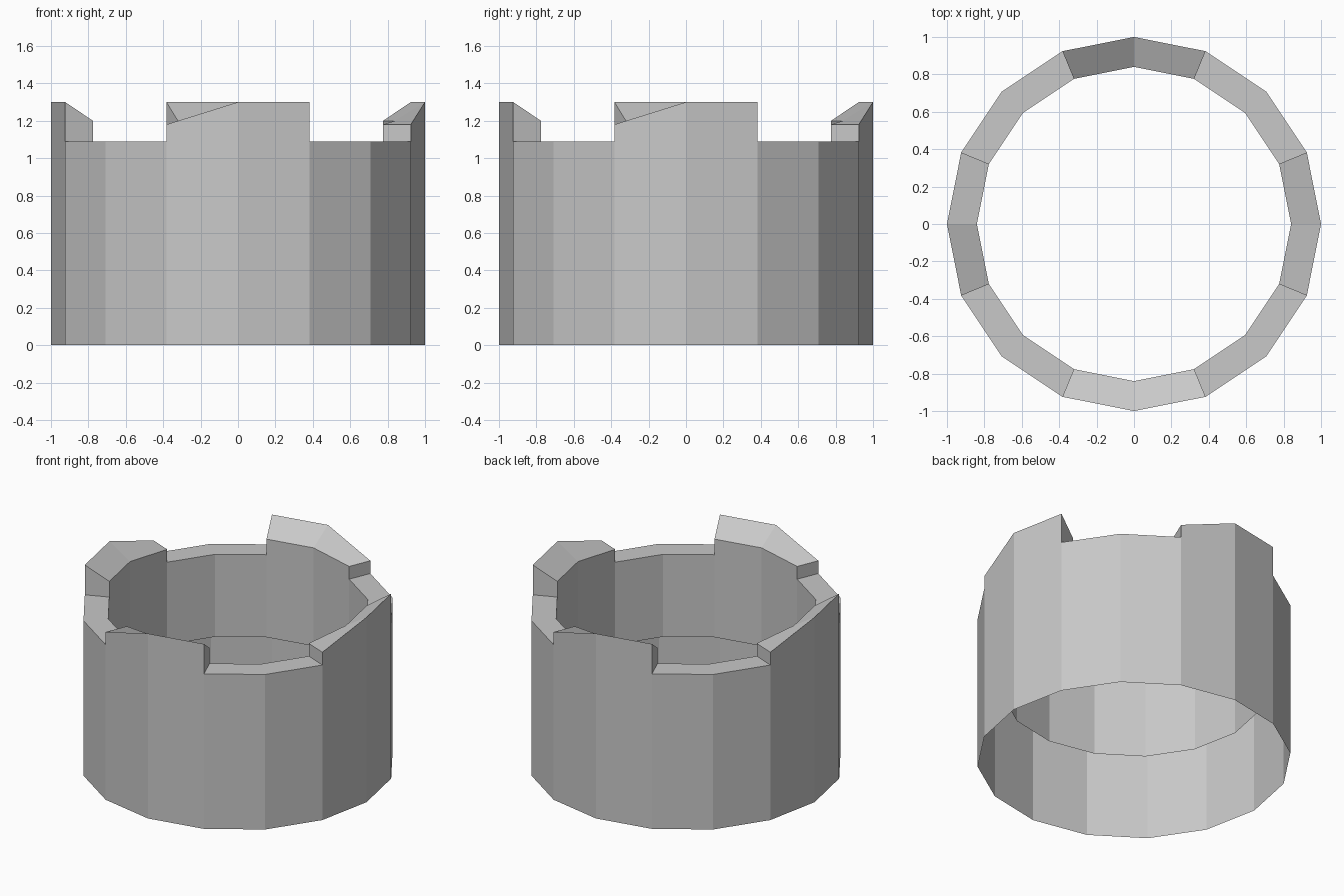
import bpy
import bmesh
from math import cos, sin, tau

SIDES = 16
OUTER_R, INNER_R = 1.0, 0.84
NOTCH_Z = 1.09       # floor of the notches
LINER_Z = 0.51       # open lower edge of the inner wall
# (outer, inner) rim heights across one tooth: low end, middle, high end
TOOTH = [(1.18, 1.18), (1.30, 1.20), (1.30, 1.20)]

cube = bpy.data.objects.get("Cube")
if cube:
    bpy.data.objects.remove(cube, do_unlink=True)

grey = bpy.data.materials.new("plain grey")
grey.use_nodes = True
grey.diffuse_color = (0.58, 0.58, 0.58, 1)
grey.node_tree.nodes["Principled BSDF"].inputs["Base Color"].default_value = grey.diffuse_color

bm = bmesh.new()
cache = {}


def vert(step, radius, z):
    """Shared vertex on the ring, by angular step, radius and height."""
    key = (step % SIDES, radius, z)
    if key not in cache:
        a = tau * step / SIDES
        cache[key] = bm.verts.new((radius * cos(a), radius * sin(a), z))
    return cache[key]


def face(*points):
    bm.faces.new([vert(*p) for p in points])


def wall_segment(step, start, end):
    """Outer wall, rim and inner wall of one side, with sloping rim heights."""
    a, b = step, step + 1
    # Shared notch-level band lets the teeth join the wall cleanly
    face((a, OUTER_R, 0), (b, OUTER_R, 0), (b, OUTER_R, NOTCH_Z), (a, OUTER_R, NOTCH_Z))
    face((b, INNER_R, LINER_Z), (a, INNER_R, LINER_Z),
         (a, INNER_R, NOTCH_Z), (b, INNER_R, NOTCH_Z))
    if start[0] > NOTCH_Z:
        face((a, OUTER_R, NOTCH_Z), (b, OUTER_R, NOTCH_Z),
             (b, OUTER_R, end[0]), (a, OUTER_R, start[0]))
        face((b, INNER_R, NOTCH_Z), (a, INNER_R, NOTCH_Z),
             (a, INNER_R, start[1]), (b, INNER_R, end[1]))
    face((a, OUTER_R, start[0]), (b, OUTER_R, end[0]),
         (b, INNER_R, end[1]), (a, INNER_R, start[1]))


# Four repeats of a two-side tooth followed by a two-side notch
flat = (NOTCH_Z, NOTCH_Z)
for quarter in range(4):
    s = quarter * 4 - 1
    wall_segment(s, TOOTH[0], TOOTH[1])
    wall_segment(s + 1, TOOTH[1], TOOTH[2])
    wall_segment(s + 2, flat, flat)
    wall_segment(s + 3, flat, flat)
    # Upright ends of the tooth
    face((s, INNER_R, NOTCH_Z), (s, OUTER_R, NOTCH_Z),
         (s, OUTER_R, TOOTH[0][0]), (s, INNER_R, TOOTH[0][1]))
    face((s + 2, OUTER_R, NOTCH_Z), (s + 2, INNER_R, NOTCH_Z),
         (s + 2, INNER_R, TOOTH[2][1]), (s + 2, OUTER_R, TOOTH[2][0]))

mesh = bpy.data.meshes.new("toothed_collar")
bm.to_mesh(mesh)
bm.free()
mesh.materials.append(grey)
collar = bpy.data.objects.new("toothed_collar", mesh)
bpy.context.collection.objects.link(collar)
